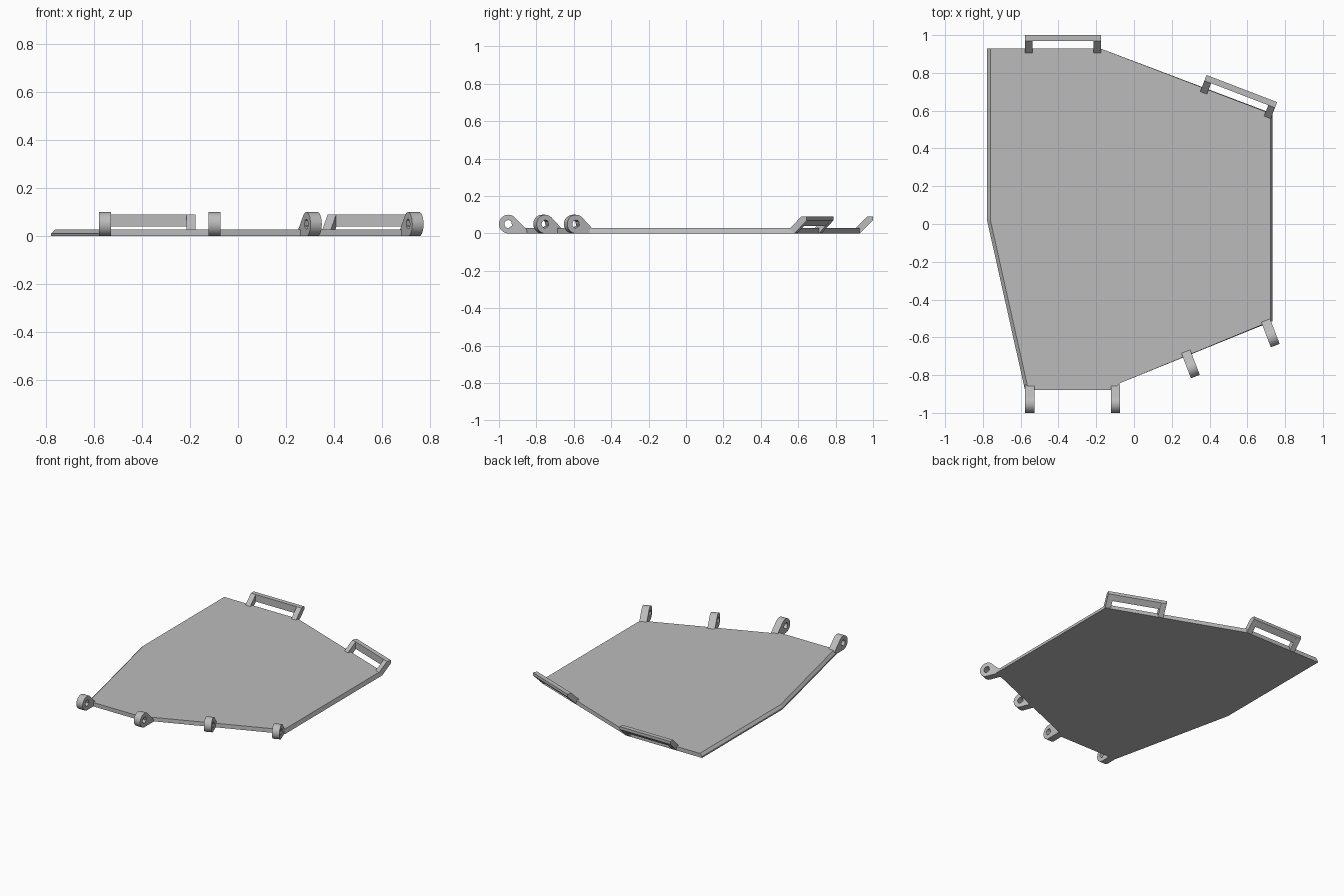
import bpy, bmesh, math
from mathutils import Matrix

cube = bpy.data.objects.get("Cube")
if cube:
    bpy.data.objects.remove(cube)

grey = bpy.data.materials.new("plain grey")
grey.use_nodes = True
COLOUR = (0.5, 0.5, 0.5, 1)
grey.diffuse_color = COLOUR
grey.node_tree.nodes["Principled BSDF"].inputs["Base Color"].default_value = COLOUR


def finish(name, bm, matrix=None, smooth=False):
    """Turn a bmesh into a named grey object."""
    bmesh.ops.recalc_face_normals(bm, faces=bm.faces)
    mesh = bpy.data.meshes.new(name)
    bm.to_mesh(mesh)
    bm.free()
    mesh.materials.append(grey)
    obj = bpy.data.objects.new(name, mesh)
    bpy.context.collection.objects.link(obj)
    if matrix:
        obj.matrix_world = matrix
    if smooth:
        bpy.ops.object.select_all(action="DESELECT")
        obj.select_set(True)
        bpy.context.view_layer.objects.active = obj
        bpy.ops.object.shade_smooth_by_angle(angle=math.radians(30))
    return obj


def skin(bm, loops, closed=False):
    """Join successive point loops with quads."""
    rings = [[bm.verts.new(p) for p in loop] for loop in loops]
    pairs = list(zip(rings, rings[1:]))
    if closed:
        pairs.append((rings[-1], rings[0]))
    for a, b in pairs:
        for i in range(len(a)):
            j = (i + 1) % len(a)
            bm.faces.new((a[i], a[j], b[j], b[i]))
    return rings


def prism(bm, profile, x0, x1):
    """Extrude a y-z profile along x."""
    rings = skin(bm, [[(x, y, z) for y, z in profile] for x in (x0, x1)])
    for ring in rings:
        bm.faces.new(ring)


# Base plate: x, y, and how far the upper edge slopes inwards along x
THICK = 0.028
outline = [
    (-0.778, 0.93, 0.018), (-0.18, 0.93, 0), (0.732, 0.585, -0.01),
    (0.732, -0.515, -0.01), (-0.08, -0.845, 0), (-0.115, -0.88, 0),
    (-0.577, -0.88, 0.018), (-0.778, 0.02, 0.018),
]
bm = bmesh.new()
lower = [(x, y, 0) for x, y, d in outline]
middle = [(x + min(d, 0) * 0.35, y, 0.01) for x, y, d in outline]
upper = [(x + d, y, THICK) for x, y, d in outline]
rings = skin(bm, [lower, middle, upper])
bm.faces.new(rings[0])
bm.faces.new(rings[-1])
finish("base_plate", bm)

# Front hinge eyelets: a pierced disc with a sloping foot
RADIUS, HOLE, HALF = 0.05, 0.021, 0.025
eye = [(RADIUS * math.cos(a), RADIUS * math.sin(a))
       for a in (math.radians(45 + 225 * i / 30) for i in range(31))]
eye += [(0.1, -RADIUS), (0.1, -0.03)]
bore = [(HOLE * math.cos(a), HOLE * math.sin(a))
        for a in (math.atan2(z, y) for y, z in eye)]
TILT = math.radians(21)
hinges = [(-0.552, -0.95, 0), (-0.098, -0.95, 0),
          (0.307, -0.761, TILT), (0.730, -0.597, TILT)]
for n, (x, y, turn) in enumerate(hinges, 1):
    bm = bmesh.new()
    skin(bm, [[(side, py, pz) for py, pz in loop] for side, loop in
              ((-HALF, eye), (HALF, eye), (HALF, bore), (-HALF, bore))], True)
    place = Matrix.Translation((x, y, RADIUS)) @ Matrix.Rotation(turn, 4, "Z")
    finish(f"hinge_eyelet_{n}", bm, place, True)

# Back catch loops: two slanted legs joined by a raised bar
leg = [(-0.095, 0), (-0.095, 0.027), (-0.032, 0.09), (0, 0.09), (0, 0.07), (-0.07, 0)]
bar = [(-0.032, 0.04), (-0.032, 0.09), (0, 0.09), (0, 0.07)]
SPAN, LEG = 0.2, 0.038
for n, (x, y, turn) in enumerate([(-0.376, 1.0, 0), (0.571, 0.717, -TILT)], 1):
    bm = bmesh.new()
    prism(bm, leg, -SPAN, LEG - SPAN)
    prism(bm, leg, SPAN - LEG, SPAN)
    prism(bm, bar, LEG - SPAN, SPAN - LEG)
    place = Matrix.Translation((x, y, 0)) @ Matrix.Rotation(turn, 4, "Z")
    finish(f"catch_loop_{n}", bm, place)
